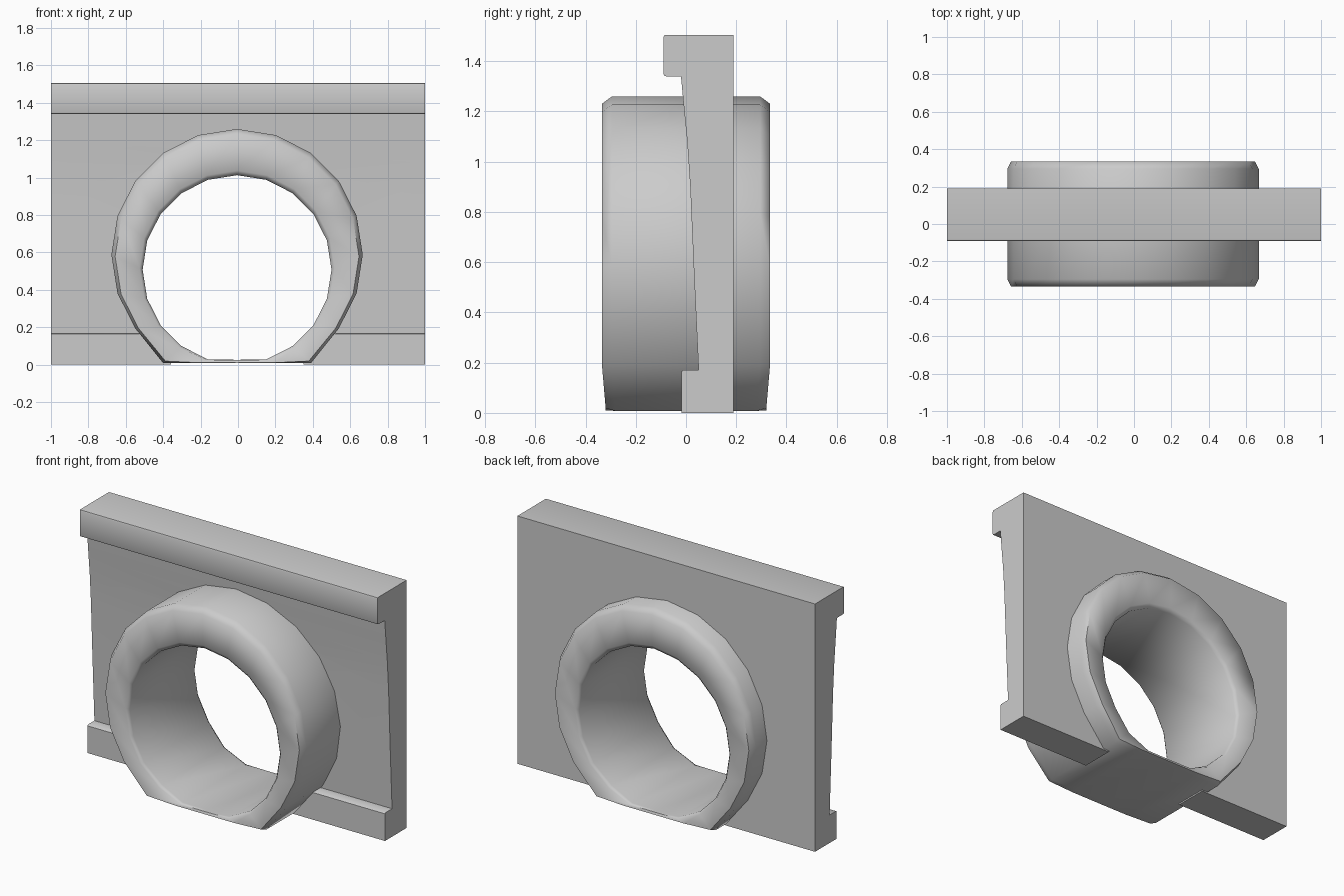
import bpy, bmesh
from math import sin, cos, pi, radians

if "Cube" in bpy.data.objects:
    bpy.data.objects.remove(bpy.data.objects["Cube"])


def make_object(name, bm, angle=None):
    bmesh.ops.recalc_face_normals(bm, faces=bm.faces)
    mesh = bpy.data.meshes.new(name)
    bm.to_mesh(mesh)
    bm.free()
    ob = bpy.data.objects.new(name, mesh)
    bpy.context.collection.objects.link(ob)
    if angle:
        activate(ob)
        bpy.ops.object.shade_smooth_by_angle(angle=radians(angle))
    return ob


def activate(ob):
    bpy.ops.object.select_all(action='DESELECT')
    ob.select_set(True)
    bpy.context.view_layer.objects.active = ob


def extrude_profile(bm, points, offset):
    face = bm.faces.new([bm.verts.new(p) for p in points])
    ext = bmesh.ops.extrude_face_region(bm, geom=[face])
    # keep the first face as the closing cap
    verts = [v for v in ext['geom'] if isinstance(v, bmesh.types.BMVert)]
    bmesh.ops.translate(bm, verts=verts, vec=offset)
    if not face.is_valid or len(bm.faces) < len(points) + 2:
        bmesh.ops.holes_fill(bm, edges=bm.edges)


SIDES = 20
CX = -0.005


def ring_point(k, t):
    """Point between the outer (t=0) and inner (t=1) outlines, as x, z."""
    a = 2 * pi * k / SIDES
    xo, zo = 0.672 * sin(a), max(0.588 + 0.672 * cos(a), 0.008)
    xi, zi = 0.505 * sin(a), max(0.508 + 0.505 * cos(a), 0.026)
    if k in (8, 12):
        zo = 0.008
    return CX + xo + (xi - xo) * t, zo + (zi - zo) * t


# Wall panel with an overhanging top rail and a lower rail
profile = [(0.19, 0), (0.19, 1.505), (-0.08, 1.505), (-0.087, 1.503), (-0.09, 1.495),
           (-0.09, 1.35), (-0.087, 1.343), (-0.08, 1.34), (-0.02, 1.34),
           (-0.007, 1.2), (0.005, 1.08), (0.017, 0.9), (0.032, 0.55),
           (0.05, 0.17), (-0.012, 0.17), (-0.018, 0.165), (-0.018, 0)]
bm = bmesh.new()
extrude_profile(bm, [(-1, y, z) for y, z in profile], (2, 0, 0))
panel = make_object("wall_panel", bm)

# Opening through the panel, hidden within the ring's thickness
outline = [ring_point(k, 0.5) for k in range(-8, 9)] + [(0.37, -0.1), (-0.37, -0.1)]
bm = bmesh.new()
extrude_profile(bm, [(x, -0.6, z) for x, z in outline], (0, 1.2, 0))
cutter = make_object("opening_cutter", bm)
cutter.hide_render = True
cut = panel.modifiers.new("opening", 'BOOLEAN')
cut.operation = 'DIFFERENCE'
cut.solver = 'EXACT'
cut.object = cutter
activate(panel)
bpy.ops.object.modifier_apply(modifier=cut.name)
bpy.data.objects.remove(cutter)
bpy.ops.object.shade_smooth_by_angle(angle=radians(40))

# Ring surround: a bevelled section swept around, flattened at the ground
half = [(0, 0.295), (0.12, 0.335), (0.9, 0.33), (1, 0.31)]
section = half + [(t, -y) for t, y in reversed(half)]
bm = bmesh.new()
loops = []
for k in range(SIDES):
    squeeze = 0.955 if 8 <= k <= 12 else 1
    loop = []
    for t, y in section:
        x, z = ring_point(k, t)
        loop.append(bm.verts.new((x, y * squeeze, z)))
    loops.append(loop)
n = len(section)
for k in range(SIDES):
    a, b = loops[k], loops[(k + 1) % SIDES]
    for i in range(n):
        j = (i + 1) % n
        bm.faces.new((a[i], a[j], b[j], b[i]))
make_object("ring_surround", bm, 62)
